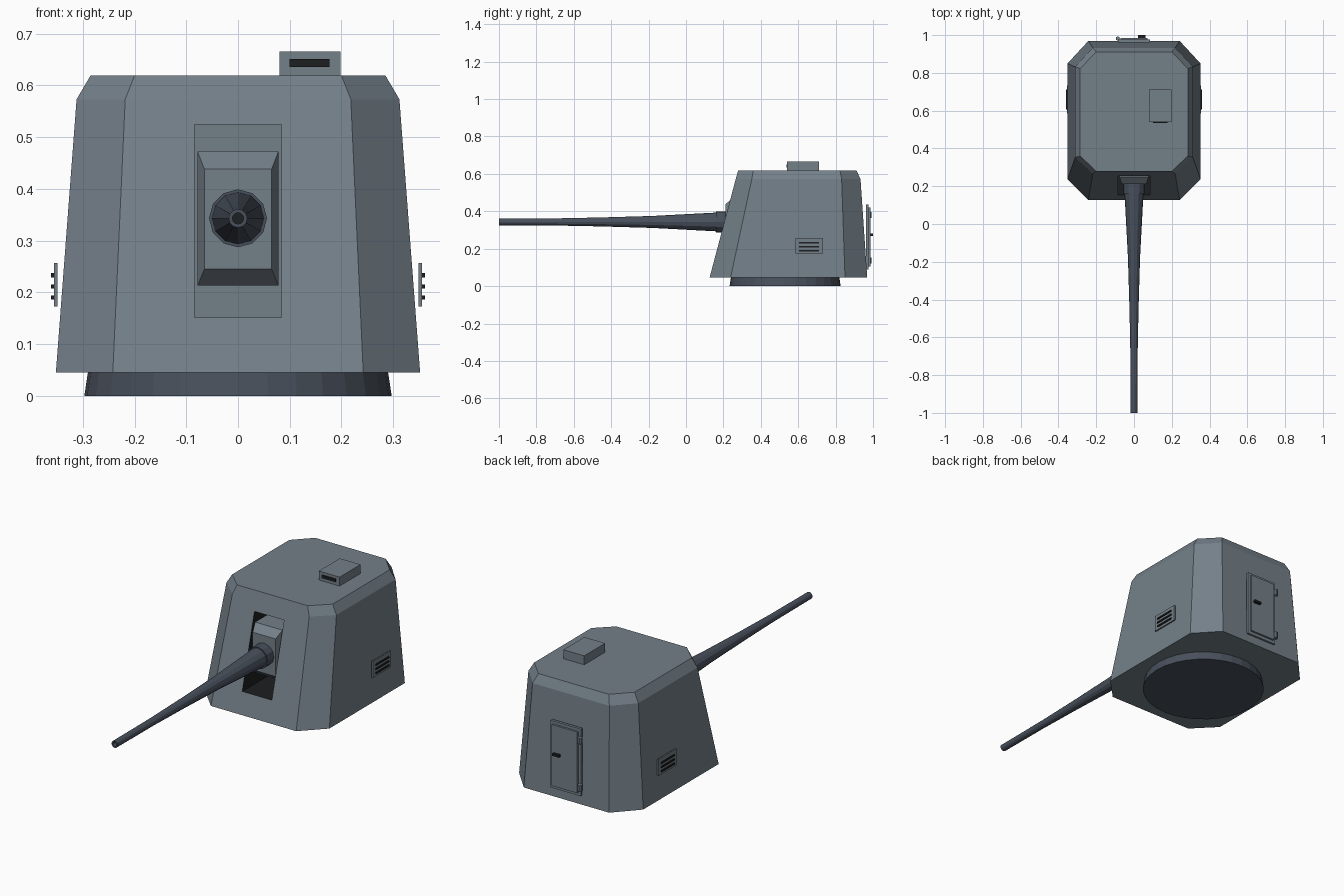
import bpy, bmesh, math
from mathutils import Matrix, Vector

if "Cube" in bpy.data.objects:
    bpy.data.objects.remove(bpy.data.objects["Cube"])


def material(name, rgb):
    m = bpy.data.materials.new(name)
    m.diffuse_color = (*rgb, 1)
    m.use_nodes = True
    m.node_tree.nodes["Principled BSDF"].inputs["Base Color"].default_value = m.diffuse_color
    return m


HULL = material("armour grey", (0.175, 0.215, 0.25))
GUN = material("gunmetal", (0.066, 0.081, 0.108))
DARK = material("near black", (0.012, 0.013, 0.014))


def finish(name, bm, *mats):
    bmesh.ops.recalc_face_normals(bm, faces=bm.faces)
    mesh = bpy.data.meshes.new(name)
    bm.to_mesh(mesh)
    bm.free()
    for m in mats:
        mesh.materials.append(m)
    ob = bpy.data.objects.new(name, mesh)
    bpy.context.collection.objects.link(ob)
    return ob


def box(name, x, y, z, mat):
    """Box from (min, max) pairs."""
    bm = bmesh.new()
    bmesh.ops.create_cube(bm, size=1)
    for v in bm.verts:
        v.co = Vector([(r[0] + r[1]) / 2 + c * (r[1] - r[0]) for r, c in zip((x, y, z), v.co)])
    return finish(name, bm, mat)


def loft(name, rings, *mats):
    """Skin matching closed rings and cap both ends."""
    bm = bmesh.new()
    loops = [[bm.verts.new(p) for p in ring] for ring in rings]
    n = len(loops[0])
    for a, b in zip(loops, loops[1:]):
        for i in range(n):
            j = (i + 1) % n
            bm.faces.new((a[i], a[j], b[j], b[i]))
    bm.faces.new(loops[0])
    bm.faces.new(loops[-1])
    return finish(name, bm, *mats)


def lathe(name, profile, sides, matrix, *mats):
    """Revolve (height, radius) points about local z."""
    rings = [[matrix @ Vector((r * math.cos(2 * math.pi * i / sides),
                               r * math.sin(2 * math.pi * i / sides), h))
              for i in range(sides)] for h, r in profile]
    return loft(name, rings, *mats)


# Gun house: chamfered octagon at foot, shoulder and roof
def octagon(z, half, corner, front, front_side, back_side, back):
    right = [(corner, front), (half, front_side), (half, back_side), (corner, back)]
    return [(x, y, z) for x, y in right] + [(-x, y, z) for x, y in reversed(right)]


house = loft("gun_house", [
    octagon(0.045, 0.352, 0.242, 0.126, 0.238, 0.85, 0.969),
    octagon(0.573, 0.312, 0.218, 0.266, 0.352, 0.832, 0.933),
    octagon(0.619, 0.285, 0.2, 0.279, 0.36, 0.823, 0.911)], HULL, DARK)

# Gun port cut through the sloping front
cutter = box("port_cutter", (-0.084, 0.084), (0.0, 0.45), (0.151, 0.524), HULL)
cutter.hide_render = True
cut = house.modifiers.new("port", "BOOLEAN")
cut.operation, cut.solver, cut.object = "DIFFERENCE", "EXACT", cutter
bpy.context.view_layer.objects.active = house
bpy.ops.object.modifier_apply(modifier="port")
bpy.data.objects.remove(cutter, do_unlink=True)
for f in house.data.polygons:
    c = f.center
    inside = abs(c.x) < 0.09 and 0.14 < c.z < 0.53 and c.y < 0.44
    f.material_index = 1 if inside and f.normal.y > -0.5 else 0

# Base ring
lathe("base_ring", [(0, 0.297), (0.046, 0.29)], 32, Matrix.Translation((0, 0.53, 0)), GUN)


# Mantlet: block with bevelled front
def rectangle(y, half, low, high):
    return [(-half, y, low), (half, y, low), (half, y, high), (-half, y, high)]


loft("mantlet", [rectangle(0.212, 0.065, 0.245, 0.438),
                 rectangle(0.25, 0.078, 0.213, 0.472),
                 rectangle(0.36, 0.078, 0.213, 0.472)], HULL)

# Barrel, with bore, and collar, lying along y
along = Matrix.Translation((0, 0, 0.343)) @ Matrix.Rotation(-math.pi / 2, 4, "X")
barrel = lathe("barrel", [(-0.97, 0.011), (-1.0, 0.011), (-1.0, 0.018), (-0.7, 0.019),
                          (-0.45, 0.024), (-0.18, 0.032), (0.16, 0.05), (0.24, 0.05)],
               12, along, GUN, DARK)
for f in barrel.data.polygons:
    if f.center.y < -0.9 and len(f.vertices) > 4:
        f.material_index = 1
lathe("barrel_collar", [(0.16, 0.056), (0.24, 0.056)], 12, along, GUN)

# Roof sight with slot
box("sight_hood", (0.08, 0.198), (0.541, 0.711), (0.615, 0.665), HULL)
box("sight_slot", (0.1, 0.177), (0.536, 0.543), (0.635, 0.651), DARK)

# Side vents with louvres
for s, side in ((1, "right"), (-1, "left")):
    def span(a, b):
        return tuple(sorted((s * a, s * b)))
    box(side + "_vent_plate", span(0.349, 0.356), (0.585, 0.732), (0.173, 0.257), HULL)
    for i in range(3):
        z = 0.19 + 0.0215 * i
        box(f"{side}_louvre_{i + 1}", span(0.354, 0.361), (0.605, 0.712),
            (z - 0.004, z + 0.004), DARK)

# Rear door with frame, hinges and handle
box("door_frame", (-0.086, 0.086), (0.962, 0.976), (0.09, 0.435), HULL)
box("door_panel", (-0.072, 0.072), (0.97, 0.986), (0.106, 0.42), HULL)
for i, z in enumerate((0.137, 0.38)):
    lathe(f"door_hinge_{i + 1}", [(z - 0.016, 0.011), (z + 0.016, 0.011)], 10,
          Matrix.Translation((-0.086, 0.982, 0)), HULL)
box("door_handle", (0.022, 0.06), (0.984, 1.0), (0.268, 0.28), DARK)
